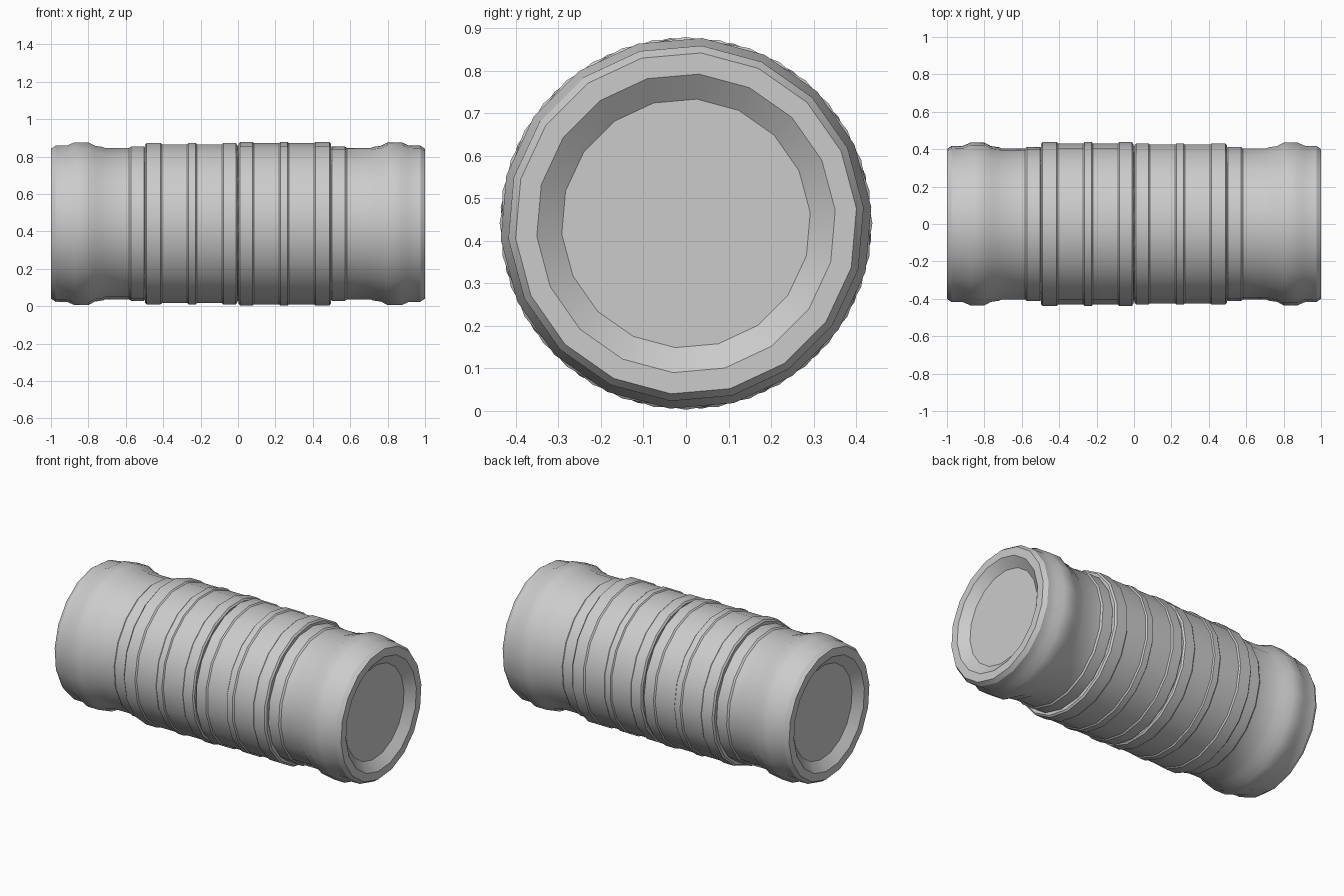
import bpy, bmesh
from math import cos, sin, radians, tau

cube = bpy.data.objects.get("Cube")
if cube:
    bpy.data.objects.remove(cube, do_unlink=True)

SIDES = 18
CENTRE_Z = 0.441

grey = bpy.data.materials.new("light_grey")
grey.use_nodes = True
colour = (0.6, 0.6, 0.6, 1)
grey.diffuse_color = colour
grey.node_tree.nodes["Principled BSDF"].inputs["Base Color"].default_value = colour


def lathe(name, profile, phase, flip=1, cap_last=False):
    """Turn (x, radius) points around the long axis; phase turns the polygon."""
    bm = bmesh.new()
    rings = []
    for x, r in profile:
        angles = [radians(phase) + tau * i / SIDES for i in range(SIDES)]
        rings.append([bm.verts.new((flip * x, r * cos(a), r * sin(a))) for a in angles])
    for a, b in zip(rings, rings[1:]):
        for i in range(SIDES):
            j = (i + 1) % SIDES
            bm.faces.new((a[i], a[j], b[j], b[i]))
    if cap_last:
        bm.faces.new(rings[-1])
    bmesh.ops.recalc_face_normals(bm, faces=bm.faces)
    mesh = bpy.data.meshes.new(name)
    bm.to_mesh(mesh)
    bm.free()
    mesh.materials.append(grey)
    obj = bpy.data.objects.new(name, mesh)
    obj.location.z = CENTRE_Z
    bpy.context.collection.objects.link(obj)
    bpy.ops.object.select_all(action='DESELECT')
    obj.select_set(True)
    bpy.context.view_layer.objects.active = obj
    bpy.ops.object.shade_smooth_by_angle(angle=radians(32))
    return obj


# Ribbed half of the middle drum: three raised bands on a plain wall
WALL, RIB, GROOVE = 0.431, 0.438, 0.405
drum = [(0.004, GROOVE), (0.004, 0.428), (0.012, RIB), (0.078, RIB), (0.086, WALL),
        (0.22, WALL), (0.226, RIB), (0.264, RIB), (0.272, WALL),
        (0.406, WALL), (0.414, RIB), (0.488, RIB), (0.497, 0.428), (0.497, 0.39)]

# End section: collar, narrow neck, swollen ring, rounded rim and recessed cap
end = [(0.49, 0.40), (0.502, 0.414), (0.572, 0.414), (0.582, 0.406),
       (0.71, 0.406), (0.722, 0.412), (0.765, 0.418), (0.8, 0.437), (0.875, 0.437),
       (0.912, 0.42), (0.975, 0.419), (1.0, 0.402), (1.0, 0.352), (0.955, 0.293)]

lathe("left_drum", drum, 10)
lathe("right_drum", drum, 0, flip=-1)
lathe("left_end", end, 5, cap_last=True)
lathe("right_end", end, 15, flip=-1, cap_last=True)

# Sleeve closing the seam between the two drums
lathe("centre_sleeve", [(-0.02, 0.415), (0.02, 0.415)], 5)
